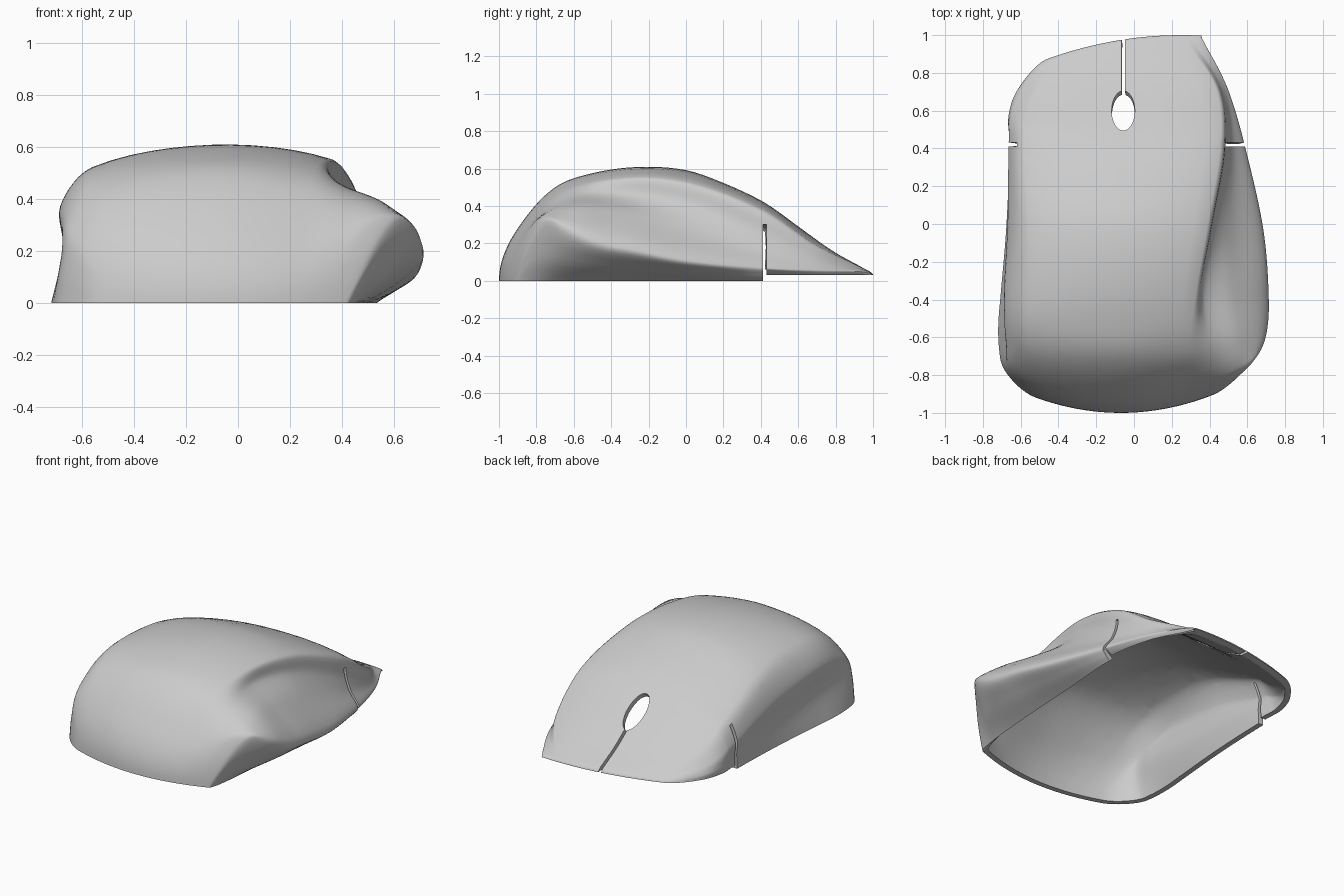
import bpy, bmesh, math
from mathutils import Vector

if "Cube" in bpy.data.objects:
    bpy.data.objects.remove(bpy.data.objects["Cube"])

ROWS, STEPS, WALL = 72, 6, 0.035
SLOT_BACK, SLOT_FRONT = 0.411, 0.431

grey = bpy.data.materials.new("shell_grey")
grey.use_nodes = True
grey.diffuse_color = (0.6, 0.6, 0.6, 1)
grey.node_tree.nodes["Principled BSDF"].inputs["Base Color"].default_value = (0.6, 0.6, 0.6, 1)


def spline(keys, points, t):
    """Smooth curve through points placed at uneven keys."""
    last = len(keys) - 1
    i = 0
    while i < last - 1 and t > keys[i + 1]:
        i += 1

    def slope(k):
        a, b = max(k - 1, 0), min(k + 1, last)
        return (points[b] - points[a]) / (keys[b] - keys[a])

    h = keys[i + 1] - keys[i]
    u = (t - keys[i]) / h
    v = 1 - u
    return (points[i] * (v * v * (1 + 2 * u)) + points[i + 1] * (u * u * (3 - 2 * u))
            + slope(i) * (h * u * v * v) - slope(i + 1) * (h * u * u * v))


def rail(*stations):
    """Lengthwise guide curve from (y, x, z) stations; returns angle -> (x, z)."""
    keys = [math.acos(-s[0]) for s in stations]
    points = [Vector(s[1:]) for s in stations]
    return lambda angle: spline(keys, points, angle)


# Lengthwise guide curves, from the right base edge over the top to the thumb wing
base_a = rail((-1, -.52, 0), (-.9, -.685, 0), (-.75, -.715, 0), (-.5, -.715, 0), (0, -.675, 0),
              (.4, -.66, 0), (.6, -.665, 0), (.8, -.63, 0), (.93, -.56, 0), (1, -.45, 0))
waist = rail((-1, -.5, 0), (-.9, -.665, .14), (-.7, -.675, .2), (0, -.655, .16), (.4, -.657, .1),
             (.6, -.665, .08), (.8, -.63, .06), (.93, -.55, .05), (1, -.43, .03))
bulge = rail((-1, -.46, 0), (-.9, -.63, .24), (-.7, -.67, .34), (-.4, -.685, .37), (0, -.665, .32),
             (.4, -.66, .2), (.7, -.635, .12), (.93, -.52, .065), (1, -.4, .03))
shoulder_a = rail((-1, -.36, 0), (-.9, -.5, .28), (-.7, -.55, .45), (-.4, -.56, .52), (0, -.56, .49),
                  (.4, -.58, .33), (.7, -.55, .18), (.93, -.43, .075), (1, -.33, .03))
crown = rail((-1, -.08, 0), (-.97, -.08, .15), (-.9, -.1, .28), (-.7, -.1, .5), (-.5, -.1, .575),
             (-.25, -.1, .608), (0, -.1, .59), (.2, -.1, .52), (.4, -.1, .425), (.6, -.1, .29),
             (.8, -.08, .15), (.93, -.05, .08), (1, 0, .03))
shoulder_b = rail((-1, .22, 0), (-.9, .25, .27), (-.7, .28, .47), (-.35, .33, .55), (0, .39, .53),
                  (.4, .455, .385), (.7, .44, .19), (.93, .3, .075), (1, .25, .03))
valley_top = rail((-1, .3, 0), (-.9, .4, .3), (-.7, .42, .43), (-.35, .37, .46), (0, .425, .41),
                  (.4, .49, .25), (.7, .47, .12), (.93, .34, .065), (1, .29, .03))
valley_low = rail((-1, .37, 0), (-.95, .47, .25), (-.9, .54, .34), (-.7, .57, .38), (-.4, .53, .37),
                  (0, .52, .28), (.4, .525, .16), (.7, .487, .085), (.93, .365, .06), (1, .315, .03))
wing = rail((-1, .41, 0), (-.95, .55, .25), (-.9, .62, .32), (-.8, .68, .28), (-.6, .71, .22),
            (-.3, .71, .17), (0, .68, .11), (.4, .59, .07), (.7, .505, .055), (.93, .39, .05),
            (1, .34, .03))
base_b = rail((-1, .42, 0), (-.9, .45, 0), (0, .51, 0), (.4, .535, 0), (.7, .485, 0),
              (.93, .375, 0), (1, .355, 0))


def floor_at(y):
    """The front button part ends a little above the ground."""
    return 0.03 if y > 0.42 else 0


def section(angle):
    """One crosswise row of points, with both ends bowed in plan."""
    y = -math.cos(angle)
    first, last, tip = base_a(angle), base_b(angle), wing(angle)
    first.y = last.y = floor_at(y)
    under = Vector((last.x + (tip.x - last.x) * .6, last.y + (tip.y - last.y) * .45))
    points = [first] + [r(angle) for r in (waist, bulge, shoulder_a, crown, shoulder_b,
                                          valley_top, valley_low)] + [tip, under, last]
    keys = [0]
    for a, b in zip(points, points[1:]):
        keys.append(keys[-1] + (b - a).length + 0.001)
    row = []
    for i in range(len(points) - 1):
        for s in range(STEPS):
            row.append(spline(keys, points, keys[i] + (keys[i + 1] - keys[i]) * s / STEPS))
    row.append(last)
    back = max(0, (-0.4 - y) / 0.6)
    front = max(0, (y - 0.5) / 0.5)
    return [Vector((p.x, y + .4 * back * (p.x + .07) ** 2 - .25 * front * (p.x - .25) ** 2,
                    max(p.y, floor_at(y)))) for p in row]


# Outer skin, with rows placed exactly on both walls of the side slots
bm = bmesh.new()
angles = sorted([math.pi * i / ROWS for i in range(ROWS + 1)]
                + [math.acos(-SLOT_BACK), math.acos(-SLOT_FRONT)])
grid = [[bm.verts.new(p) for p in section(angle)] for angle in angles]
for a, b in zip(grid, grid[1:]):
    for j in range(len(a) - 1):
        bm.faces.new((a[j], a[j + 1], b[j + 1], b[j]))


def cut_out(planes):
    """Remove the part of the skin behind every (point, outward normal) plane."""
    inside = list(bm.faces)
    for point, normal in planes:
        point, normal = Vector(point), Vector(normal)
        edges = {e for f in inside for e in f.edges}
        verts = {v for f in inside for v in f.verts}
        result = bmesh.ops.bisect_plane(bm, geom=inside + list(edges) + list(verts),
                                        dist=1e-5, plane_co=point, plane_no=normal)
        inside = [g for g in result["geom"] if isinstance(g, bmesh.types.BMFace)
                  and (g.calc_center_median() - point).dot(normal) < 0]
    bmesh.ops.delete(bm, geom=inside, context='FACES')


# Wheel hole, an oval bounded by its tangent planes
oval = []
for k in range(32):
    c, s = math.cos(math.tau * k / 32), math.sin(math.tau * k / 32)
    oval.append(((-.057 + .061 * c, .6 + .105 * s, 0), (c / .061, s / .105, 0)))
cut_out(oval)

# Split between the two buttons
cut_out([((-.065, 0, 0), (-1, 0, 0)), ((-.047, 0, 0), (1, 0, 0)), ((0, .65, 0), (0, -1, 0))])

# Slots between the buttons and the body on both sides
for x, side in ((-.62, 1), (.46, -1)):
    cut_out([((0, SLOT_BACK, 0), (0, -1, 0)), ((0, SLOT_FRONT, 0), (0, 1, 0)),
             ((x, 0, 0), (side, 0, 0)), ((0, 0, .3), (0, 0, 1))])

# Inner skin and the rims joining it to the outer skin
bm.normal_update()
faces = list(bm.faces)
rims = [(e, e.link_loops[0]) for e in bm.edges if e.is_boundary]
inner = {}
for v in list(bm.verts):
    p = v.co - v.normal * WALL
    p.z = max(p.z, floor_at(v.co.y))
    inner[v] = bm.verts.new(p)
for edge, loop in rims:
    a, b = loop.vert, edge.other_vert(loop.vert)
    bm.faces.new((b, a, inner[a], inner[b]))
for f in faces:
    bm.faces.new([inner[v] for v in reversed(f.verts)])

mesh = bpy.data.meshes.new("mouse_shell")
bm.to_mesh(mesh)
bm.free()
mesh.materials.append(grey)
shell = bpy.data.objects.new("mouse_shell", mesh)
bpy.context.collection.objects.link(shell)

# Smooth shading with crisp rims
bpy.ops.object.select_all(action='DESELECT')
shell.select_set(True)
bpy.context.view_layer.objects.active = shell
bpy.ops.object.shade_smooth_by_angle(angle=math.radians(40))
